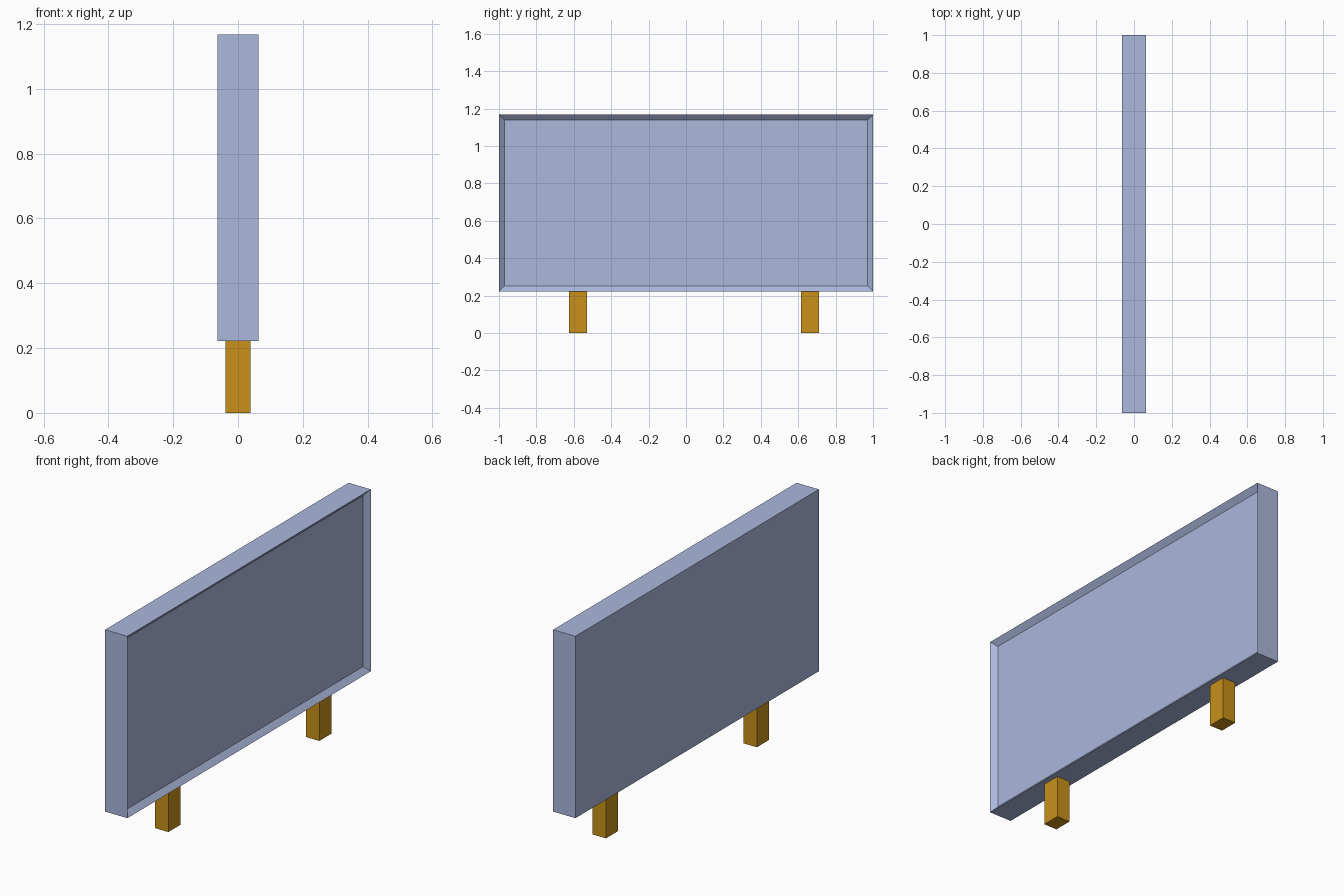
import bpy, bmesh
from mathutils import Vector

if "Cube" in bpy.data.objects:
    bpy.data.objects.remove(bpy.data.objects["Cube"])


def material(name, color):
    m = bpy.data.materials.new(name)
    m.diffuse_color = (*color, 1)
    m.use_nodes = True
    m.node_tree.nodes["Principled BSDF"].inputs["Base Color"].default_value = m.diffuse_color
    return m


def box(name, lo, hi, mat):
    lo, hi = Vector(lo), Vector(hi)
    bm = bmesh.new()
    bmesh.ops.create_cube(bm, size=1)
    bmesh.ops.scale(bm, vec=hi - lo, verts=bm.verts)
    bmesh.ops.translate(bm, vec=(lo + hi) / 2, verts=bm.verts)
    mesh = bpy.data.meshes.new(name)
    bm.to_mesh(mesh)
    bm.free()
    mesh.materials.append(mat)
    obj = bpy.data.objects.new(name, mesh)
    bpy.context.collection.objects.link(obj)
    return obj


blue = material("panel_blue", (0.41, 0.48, 0.72))
gold = material("leg_gold", (0.58, 0.28, 0.01))

HALF_X, BOTTOM, TOP = 0.064, 0.222, 1.168

# Sign panel with a shallow bevelled recess on the +x face
panel = box("sign_panel", (-HALF_X, -1, BOTTOM), (HALF_X, 1, TOP), blue)
bm = bmesh.new()
bm.from_mesh(panel.data)
bm.normal_update()
face = max(bm.faces, key=lambda f: f.normal.x)
bmesh.ops.inset_region(bm, faces=[face], thickness=0.04, depth=0)
bmesh.ops.translate(bm, vec=(-0.025, 0, 0), verts=face.verts)
bm.to_mesh(panel.data)
bm.free()

# Two square-section legs
for name, y in (("left_leg", -0.577), ("right_leg", 0.663)):
    box(name, (-0.038, y - 0.049, 0), (0.038, y + 0.049, BOTTOM), gold)
